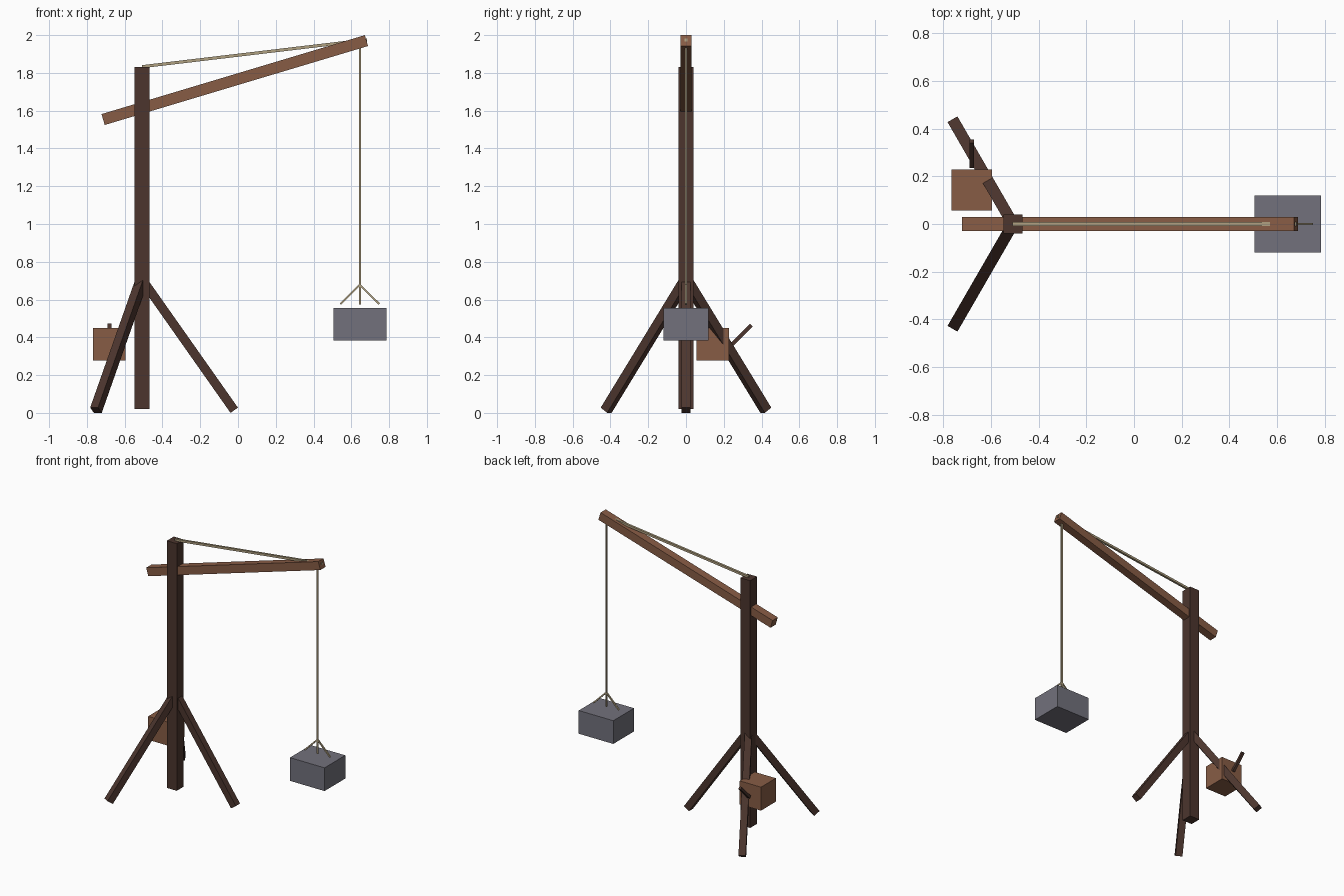
import bpy, math
from mathutils import Vector

if "Cube" in bpy.data.objects:
    bpy.data.objects.remove(bpy.data.objects["Cube"])


def material(name, rgb):
    m = bpy.data.materials.new(name)
    m.diffuse_color = (*rgb, 1)
    m.use_nodes = True
    m.node_tree.nodes["Principled BSDF"].inputs["Base Color"].default_value = m.diffuse_color
    return m


DARK = material("dark_wood", (0.072, 0.036, 0.027))
WOOD = material("warm_wood", (0.245, 0.108, 0.060))
STONE = material("grey_stone", (0.168, 0.165, 0.200))
ROPE = material("tan_rope", (0.43, 0.35, 0.215))


def box(name, centre, size, mat):
    bpy.ops.mesh.primitive_cube_add(size=1, location=centre)
    ob = bpy.context.object
    ob.name = name
    ob.scale = size
    ob.data.materials.append(mat)
    return ob


def beam(name, start, end, width, mat):
    """Square bar between two points, its sides kept level."""
    a, b = Vector(start), Vector(end)
    ob = box(name, (a + b) / 2, (width, (b - a).length, width), mat)
    ob.rotation_euler = (b - a).to_track_quat('Y', 'Z').to_euler()
    return ob


POST_X = -0.508
LOAD_X = 0.645

# Upright post and slanted boom
box("post", (POST_X, 0, 0.925), (0.08, 0.08, 1.81), DARK)
beam("boom", (-0.714, 0, 1.553), (0.68, 0, 1.971), 0.06, WOOD)

# Three bracing legs spread evenly around the post
for i in range(3):
    a = math.radians(120 * i)
    foot = (POST_X + 0.488 * math.cos(a), 0.488 * math.sin(a), 0.014)
    beam(f"leg_{i + 1}", (POST_X, 0, 0.707), foot, 0.048, DARK)

# Winch box with its crank handle
box("winch_box", (-0.681, 0.142, 0.363), (0.172, 0.172, 0.172), WOOD)
beam("crank_handle", (-0.681, 0.243, 0.361), (-0.681, 0.347, 0.465), 0.02, DARK)

# Stay rope from the post top to the boom tip, and the hoist rope
beam("stay_rope", (POST_X, 0, 1.833), (0.683, 0, 1.975), 0.016, ROPE)
box("hoist_rope", (LOAD_X, 0, 1.265), (0.01, 0.01, 1.38), ROPE)

# Sling and hanging stone block
for side, name in ((-1, "sling_left"), (1, "sling_right")):
    beam(name, (LOAD_X, 0, 0.678), (LOAD_X + side * 0.103, 0, 0.576), 0.01, ROPE)
box("stone_block", (LOAD_X, 0, 0.469), (0.28, 0.24, 0.17), STONE)
